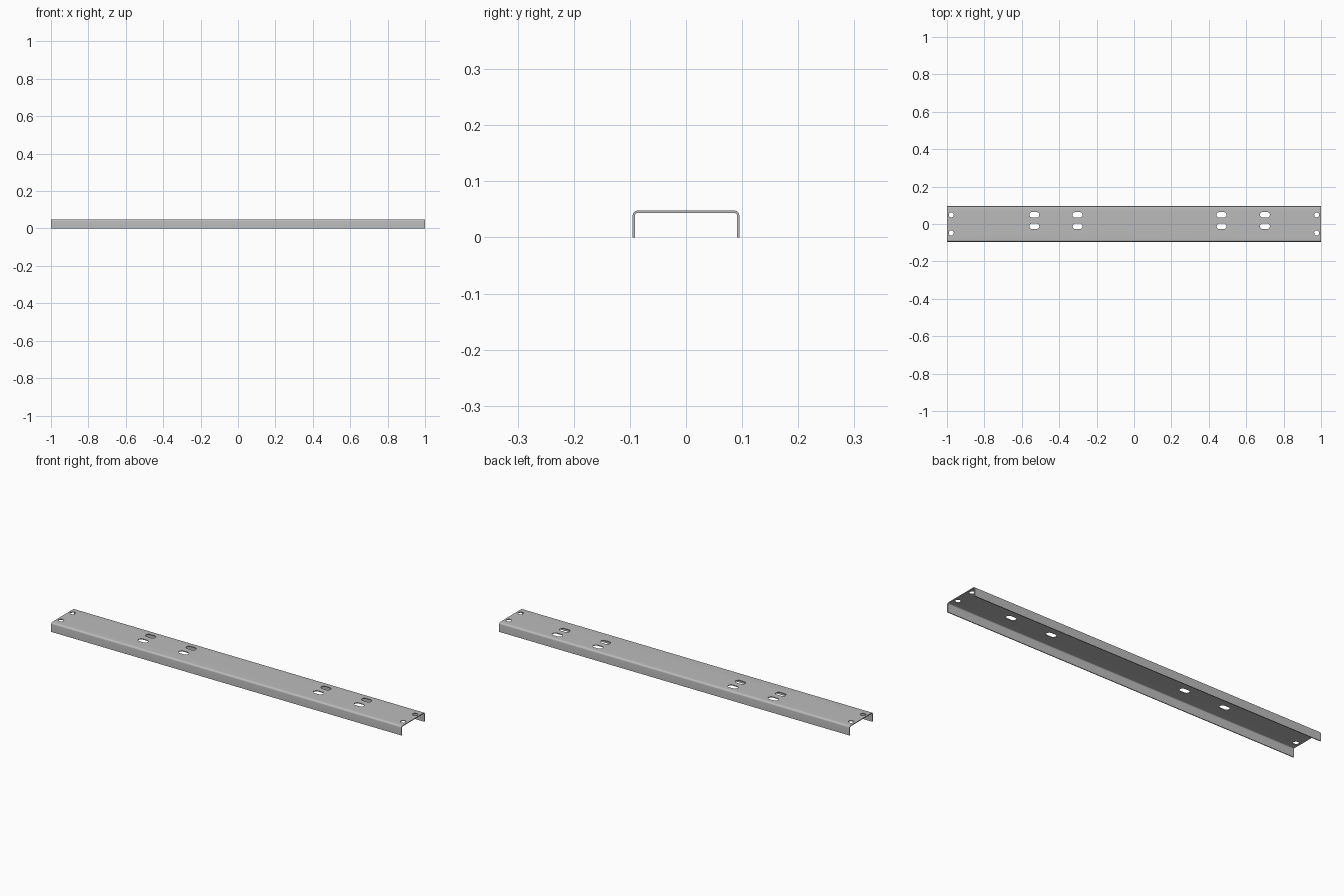
import bpy
import bmesh
from math import cos, sin, pi

cube = bpy.data.objects.get("Cube")
if cube:
    bpy.data.objects.remove(cube, do_unlink=True)

HALF_LENGTH, HALF_WIDTH, HEIGHT = 1.0, 0.095, 0.048
THICK, BEND = 0.0042, 0.009

steel = bpy.data.materials.new("grey steel")
steel.use_nodes = True
GREY = (0.5, 0.5, 0.5, 1)
steel.diffuse_color = GREY
steel.node_tree.nodes["Principled BSDF"].inputs["Base Color"].default_value = GREY


def extruded(name, outlines, axis, start, length):
    """Extrude closed outlines along an axis into one object."""
    bm = bmesh.new()
    for outline in outlines:
        ring = [bm.verts.new((start, a, b) if axis == 0 else (a, b, start))
                for a, b in outline]
        face = bm.faces.new(ring)
        new = bmesh.ops.extrude_face_region(bm, geom=[face])["geom"]
        step = (length, 0, 0) if axis == 0 else (0, 0, length)
        bmesh.ops.translate(bm, vec=step,
                            verts=[v for v in new if isinstance(v, bmesh.types.BMVert)])
    bmesh.ops.recalc_face_normals(bm, faces=bm.faces)
    mesh = bpy.data.meshes.new(name)
    bm.to_mesh(mesh)
    bm.free()
    obj = bpy.data.objects.new(name, mesh)
    bpy.context.collection.objects.link(obj)
    mesh.materials.append(steel)
    return obj


def bent_side(inset, steps=6):
    """Half of the folded section: flange foot, then the rounded bend."""
    r = BEND - inset
    points = [(HALF_WIDTH - inset, 0)]
    for i in range(steps + 1):
        a = pi / 2 * i / steps
        points.append((HALF_WIDTH - BEND + r * cos(a), HEIGHT - BEND + r * sin(a)))
    return points


def whole(half):
    return half + [(-y, z) for y, z in reversed(half)]


def slot(x, y, length, width, steps=10):
    """Round-ended slot outline; a circle when length equals width."""
    r, shift = width / 2, (length - width) / 2
    points = []
    for side in (0, 1):
        offset = -shift if side else shift
        for i in range(steps + 1):
            if side and shift == 0 and i in (0, steps):
                continue
            a = -pi / 2 + pi * side + pi * i / steps
            points.append((x + offset + r * cos(a), y + r * sin(a)))
    return points


# Folded sheet channel, open underneath
section = whole(bent_side(0)) + whole(bent_side(THICK))[::-1]
channel = extruded("channel_rail", [section], 0, -HALF_LENGTH, 2 * HALF_LENGTH)

# Mounting slots and round end holes
openings = [slot(x, y, 0.053, 0.03)
            for x in (-0.533, -0.302, 0.468, 0.70) for y in (-0.012, 0.049)]
openings += [slot(x, y, 0.027, 0.027)
             for x in (-0.977, 0.977) for y in (-0.048, 0.049)]
cutter = extruded("hole_cutter", openings, 2, HEIGHT - 0.02, 0.04)
cutter.hide_render = True
cutter.hide_viewport = False

cut = channel.modifiers.new("holes", "BOOLEAN")
cut.operation, cut.solver, cut.object = "DIFFERENCE", "EXACT", cutter
bpy.ops.object.select_all(action="DESELECT")
channel.select_set(True)
bpy.context.view_layer.objects.active = channel
bpy.ops.object.modifier_apply(modifier=cut.name)
bpy.data.objects.remove(cutter, do_unlink=True)
bpy.ops.object.shade_smooth_by_angle(angle=pi / 6)
